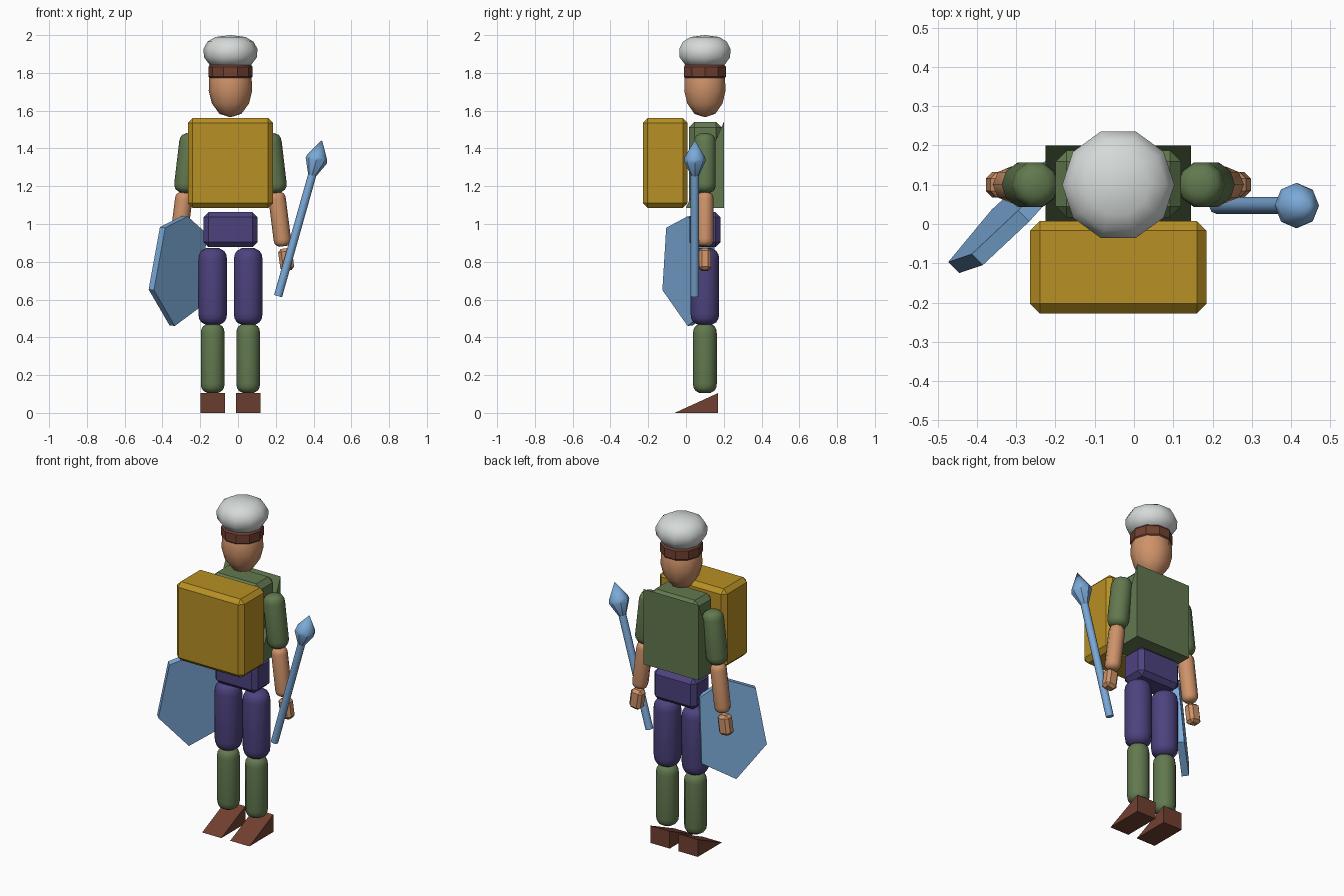
import bpy, bmesh
from math import radians, cos, sin, tau
from mathutils import Vector, Matrix

if "Cube" in bpy.data.objects:
    bpy.data.objects.remove(bpy.data.objects["Cube"])

CX, CY = -0.04, 0.10   # body axis


def material(name, r, g, b):
    m = bpy.data.materials.new(name)
    m.diffuse_color = [(c / 255) ** 2.2 for c in (r, g, b)] + [1]
    m.use_nodes = True
    m.node_tree.nodes["Principled BSDF"].inputs["Base Color"].default_value = m.diffuse_color
    return m


GREEN = material("green_cloth", 98, 120, 80)
PURPLE = material("purple_cloth", 78, 68, 125)
SKIN = material("skin", 205, 145, 105)
BROWN = material("brown_leather", 112, 66, 52)
MUSTARD = material("mustard_canvas", 182, 142, 40)
BLUE = material("blue_metal", 122, 168, 215)
PALE = material("pale_wool", 212, 217, 215)


def finish(name, bm, mat, smooth=None):
    bmesh.ops.remove_doubles(bm, verts=bm.verts, dist=1e-5)
    bmesh.ops.recalc_face_normals(bm, faces=bm.faces)
    mesh = bpy.data.meshes.new(name)
    bm.to_mesh(mesh)
    bm.free()
    mesh.materials.append(mat)
    ob = bpy.data.objects.new(name, mesh)
    bpy.context.collection.objects.link(ob)
    if smooth:
        bpy.ops.object.select_all(action='DESELECT')
        ob.select_set(True)
        bpy.context.view_layer.objects.active = ob
        bpy.ops.object.shade_smooth_by_angle(angle=radians(smooth))
    return ob


def lathe(name, mat, p0, p1, profile, sides, smooth=50):
    """Turn (radius, distance along the axis) pairs about the line p0 -> p1."""
    p0, p1 = Vector(p0), Vector(p1)
    q = Vector((0, 0, 1)).rotation_difference(p1 - p0)
    bm = bmesh.new()
    rings = [[bm.verts.new(p0 + q @ Vector((r * cos(tau * i / sides), r * sin(tau * i / sides), t)))
              for i in range(sides)] for r, t in profile]
    for a, b in zip(rings, rings[1:]):
        for i in range(sides):
            j = (i + 1) % sides
            bm.faces.new((a[i], a[j], b[j], b[i]))
    for ring, (r, _) in ((rings[0], profile[0]), (rings[-1], profile[-1])):
        if r > 0:
            bm.faces.new(ring)
    return finish(name, bm, mat, smooth)


def capsule(name, mat, p0, p1, r, sides=12):
    n = (Vector(p1) - Vector(p0)).length
    end = [(0.45 * r, 0), (0.80 * r, 0.2 * r), (0.95 * r, 0.45 * r), (r, 0.8 * r)]
    return lathe(name, mat, p0, p1, end + [(a, n - t) for a, t in reversed(end)], sides)


def box(name, mat, centre, size, bevel, tilt=0):
    bm = bmesh.new()
    bmesh.ops.create_cube(bm, size=1)
    bmesh.ops.scale(bm, vec=size, verts=bm.verts)
    bmesh.ops.bevel(bm, geom=bm.edges[:], offset=bevel, segments=1, affect='EDGES')
    bmesh.ops.transform(bm, verts=bm.verts,
                        matrix=Matrix.Translation(centre) @ Matrix.Rotation(tilt, 4, 'Y'))
    return finish(name, bm, mat)


def plate(name, mat, points, offset):
    """Closed prism: an outline swept by an offset."""
    bm = bmesh.new()
    a = [bm.verts.new(p) for p in points]
    b = [bm.verts.new(Vector(p) + Vector(offset)) for p in points]
    bm.faces.new(a)
    bm.faces.new(b)
    for i in range(len(a)):
        j = (i + 1) % len(a)
        bm.faces.new((a[i], a[j], b[j], b[i]))
    return finish(name, bm, mat)


def wedge(name, mat, x0, x1, y0, y1, z0, z1):
    """Ramp rising from the front edge to an upright back face."""
    return plate(name, mat, [(x0, y0, z0), (x0, y1, z0), (x0, y1, z1)], (x1 - x0, 0, 0))


# Head, hat band and hat
lathe("head", SKIN, (CX, CY, 0), (CX, CY, 1),
      [(0, 1.565), (0.058, 1.583), (0.098, 1.638), (0.115, 1.705), (0.112, 1.775), (0.09, 1.83), (0, 1.85)], 10)
lathe("hat_band", BROWN, (CX, CY, 0), (CX, CY, 1),
      [(0.105, 1.765), (0.117, 1.78), (0.117, 1.832), (0.105, 1.847)], 10, 30)
lathe("hat", PALE, (CX, CY, 0), (CX, CY, 1),
      [(0, 1.832), (0.108, 1.84), (0.14, 1.882), (0.143, 1.927), (0.122, 1.965), (0.08, 1.99), (0, 2.0)], 10)

# Torso, back panel, pelvis and pack
box("torso", GREEN, (CX, 0.102, 1.315), (0.32, 0.17, 0.45), 0.028)
wedge("torso_wedge", GREEN, -0.225, 0.145, 0.0, 0.2, 1.085, 1.54)
box("pelvis", PURPLE, (CX, CY, 0.97), (0.285, 0.165, 0.185), 0.026)
box("pack", MUSTARD, (CX, -0.11, 1.323), (0.45, 0.236, 0.475), 0.025)

# Limbs, mirrored about the body axis
for side, s in (("right", 1), ("left", -1)):
    def at(dx, z):
        return (CX + s * dx, CY, z)
    leg = 0.094
    capsule(side + "_thigh", PURPLE, at(leg, 0.465), at(leg, 0.872), 0.076)
    capsule(side + "_shin", GREEN, at(leg, 0.105), at(leg, 0.472), 0.063)
    x = CX + s * leg
    wedge(side + "_foot", BROWN, x - 0.064, x + 0.064, -0.06, 0.17, 0, 0.105)
    capsule(side + "_upper_arm", GREEN, at(0.206, 1.478), at(0.243, 1.165), 0.06, 10)
    capsule(side + "_forearm", SKIN, at(0.243, 1.168), at(0.279, 0.882), 0.046, 8)
    box(side + "_hand", SKIN, at(0.295, 0.812), (0.074, 0.064, 0.118), 0.016, -s * radians(8))

# Spear: shaft and faceted head on one leaning axis
foot, tip = (0.212, 0.047, 0.618), (0.445, 0.047, 1.445)
lathe("spear_shaft", BLUE, foot, tip, [(0.022, 0), (0.022, 0.69)], 8, 50)
lathe("spear_head", BLUE, foot, tip, [(0.022, 0.665), (0.058, 0.745), (0.054, 0.765), (0, 0.859)], 8, 40)

# Shield: six-sided plate turned 45 degrees and leaning with the left arm
outline = [(-0.13, 1.04), (-0.245, 0.98), (-0.285, 0.65), (-0.163, 0.46), (-0.028, 0.565), (-0.024, 0.95)]
points = []
for u, z in outline:
    d = (0.32 - 0.12 * (z - 0.65)) / 2
    points.append((u - d, u + d, z))
plate("shield", BLUE, points, Vector((-1, 1, 0.12)).normalized() * 0.04)
